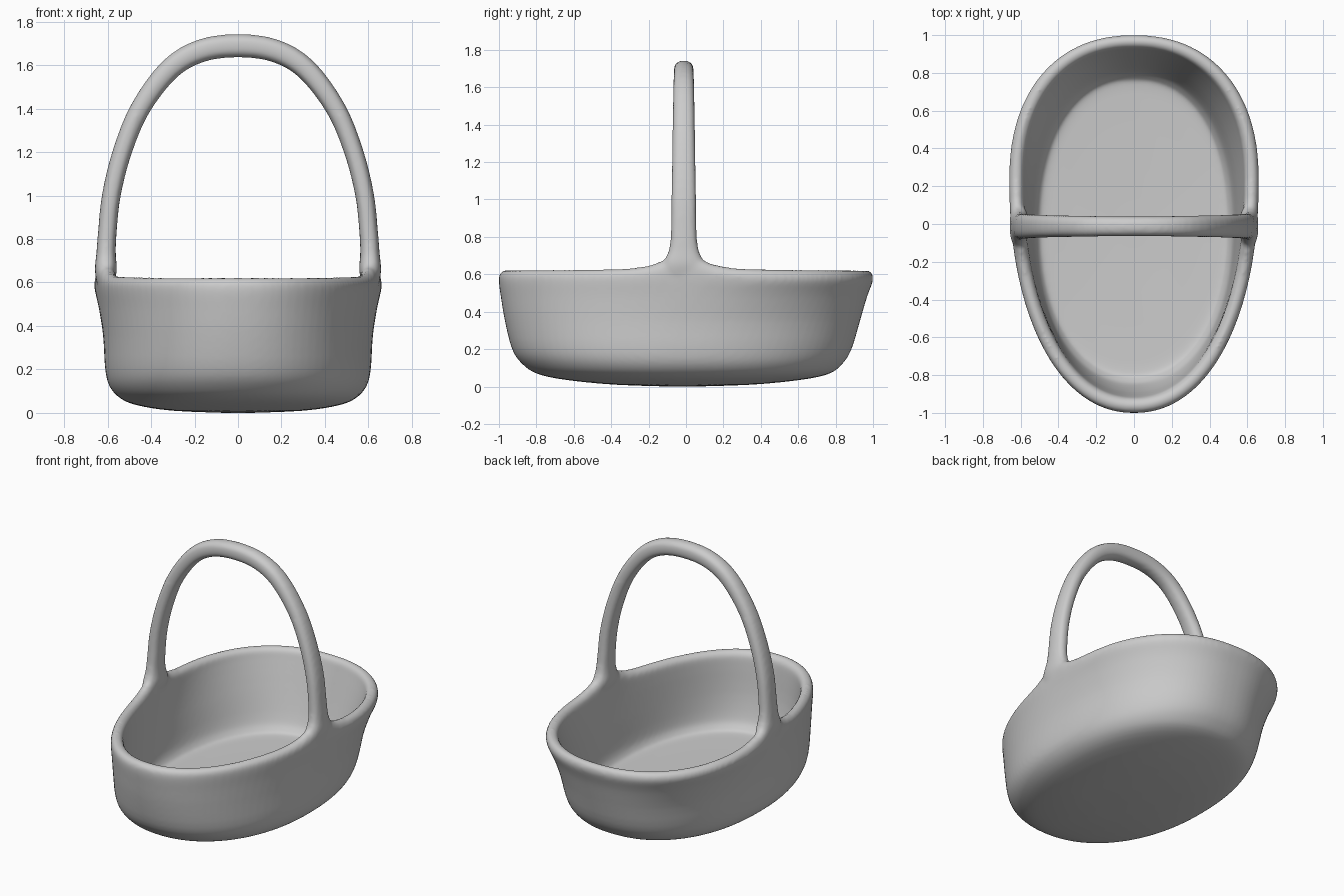
import bpy, bmesh, math
from mathutils import Vector

if "Cube" in bpy.data.objects:
    bpy.data.objects.remove(bpy.data.objects["Cube"])

bm = bmesh.new()
SEG = 96


def bridge(rings):
    """Skin a list of equal point loops and cap both ends."""
    loops = [[bm.verts.new(p) for p in r] for r in rings]
    n = len(loops[0])
    for a, b in zip(loops, loops[1:]):
        for i in range(n):
            j = (i + 1) % n
            bm.faces.new((a[i], a[j], b[j], b[i]))
    bm.faces.new(loops[0][::-1])
    bm.faces.new(loops[-1])


def spow(v, e):
    return math.copysign(abs(v) ** e, v)


def catmull(rows, steps):
    """Smoothly resample rows of numbers."""
    out = []
    for i in range(len(rows) - 1):
        p = [rows[max(0, min(len(rows) - 1, i + k))] for k in (-1, 0, 1, 2)]
        for s in range(steps):
            t = s / steps
            out.append([0.5 * (2 * b + (c - a) * t + (2*a - 5*b + 4*c - d) * t * t
                               + (3*b - a - 3*c + d) * t ** 3) for a, b, c, d in zip(*p)])
    return out + [list(rows[-1])]


# Basket section: height, half width, widest y, front y, back y
section = [
    (0.000, 0.06, -0.02, -0.09, 0.05),
    (0.010, 0.30, -0.02, -0.38, 0.35),
    (0.034, 0.46, -0.02, -0.63, 0.60),
    (0.066, 0.54, -0.02, -0.79, 0.76),
    (0.120, 0.590, -0.02, -0.875, 0.835),
    (0.200, 0.611, -0.01, -0.93, 0.885),
    (0.350, 0.620, 0.05, -0.968, 0.93),
    (0.480, 0.640, 0.15, -0.99, 0.968),
    (0.565, 0.660, 0.23, -1.001, 0.999),
    (0.604, 0.655, 0.23, -0.994, 0.994),
    (0.623, 0.622, 0.23, -0.962, 0.967),
    (0.604, 0.590, 0.23, -0.930, 0.937),
    (0.560, 0.580, 0.22, -0.915, 0.922),
    (0.350, 0.550, 0.08, -0.89, 0.86),
    (0.200, 0.530, 0.0, -0.855, 0.81),
    (0.145, 0.508, -0.02, -0.82, 0.775),
    (0.122, 0.46, -0.02, -0.75, 0.705),
    (0.110, 0.10, -0.02, -0.15, 0.11),
]
rings = []
for z, a, yc, yf, yb in catmull(section, 3):
    ring = []
    for k in range(SEG):
        t = 2 * math.pi * k / SEG
        c, s = math.cos(t), math.sin(t)
        e = 2 / 2.25 if s > 0 else 2 / 2.15
        y = yc + spow(s, e) * ((yb - yc) if s > 0 else (yc - yf))
        # rim swells up towards the handle
        lift = 0.10 / (1 + ((y + 0.015) / 0.13) ** 2) ** 1.3
        lift *= max(0, min(1, (z - 0.45) / 0.17)) ** 2
        ring.append((a * spow(c, e), y, z + lift))
    rings.append(ring)
bridge(rings)

# Handle: x, z, half thickness, half width along y
half = [
    (0.611, 0.54, 0.015, 0.06),
    (0.610, 0.60, 0.040, 0.10),
    (0.608, 0.66, 0.051, 0.108),
    (0.607, 0.73, 0.045, 0.080),
    (0.602, 0.82, 0.043, 0.070),
    (0.583, 1.00, 0.043, 0.067),
    (0.533, 1.20, 0.044, 0.063),
    (0.450, 1.40, 0.046, 0.060),
    (0.315, 1.580, 0.050, 0.057),
    (0.170, 1.666, 0.053, 0.054),
]
path = half + [(0, 1.689, 0.054, 0.053)] + [(-x, z, r, w) for x, z, r, w in half[::-1]]
path = catmull(path, 4)
rings = []
for i, (x, z, r, w) in enumerate(path):
    a, b = path[max(0, i - 1)], path[min(len(path) - 1, i + 1)]
    d = Vector((b[0] - a[0], 0, b[1] - a[1])).normalized()
    n = Vector((d.z, 0, -d.x))
    ring = []
    for k in range(24):
        t = 2 * math.pi * k / 24
        ring.append(Vector((x, -0.012, z)) + n * r * spow(math.cos(t), 0.8)
                    + Vector((0, w * spow(math.sin(t), 0.8), 0)))
    rings.append(ring)
bridge(rings)

bmesh.ops.recalc_face_normals(bm, faces=bm.faces)
mesh = bpy.data.meshes.new("basket")
bm.to_mesh(mesh)
bm.free()
basket = bpy.data.objects.new("basket", mesh)
bpy.context.collection.objects.link(basket)

# Fuse handle and bowl into one soft moulded skin
remesh = basket.modifiers.new("fuse", 'REMESH')
remesh.mode = 'VOXEL'
remesh.voxel_size = 0.012
remesh.use_smooth_shade = True
soften = basket.modifiers.new("soften", 'SMOOTH')
soften.factor = 0.5
soften.iterations = 10
